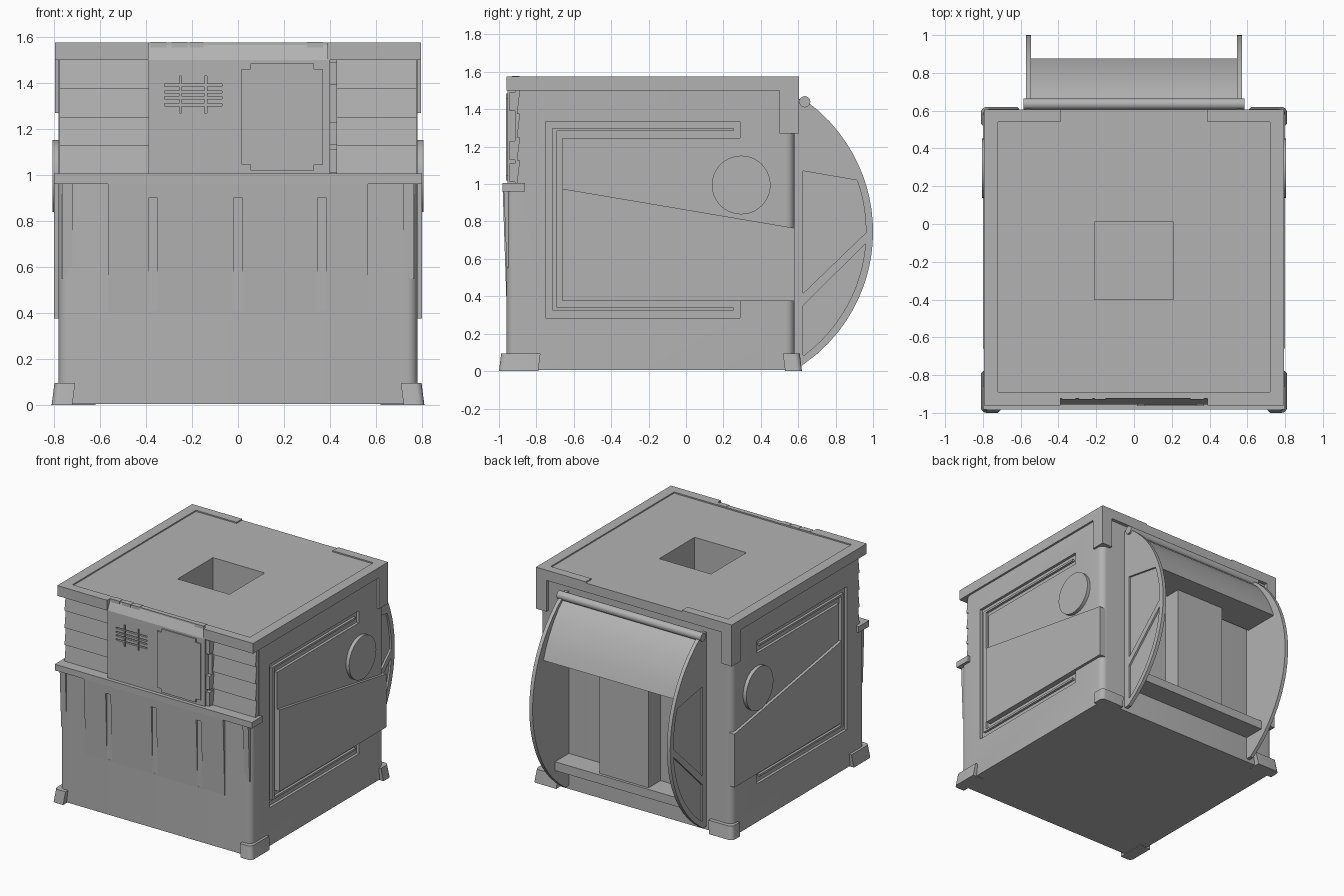
import bpy, bmesh, math
from mathutils import Vector

old = bpy.data.objects.get("Cube")
if old:
    bpy.data.objects.remove(old, do_unlink=True)

GREY = (0.45, 0.45, 0.45, 1)
mat = bpy.data.materials.new("plain grey")
mat.use_nodes = True
mat.diffuse_color = GREY
mat.node_tree.nodes["Principled BSDF"].inputs["Base Color"].default_value = GREY


def finish(name, bm):
    bmesh.ops.recalc_face_normals(bm, faces=bm.faces)
    me = bpy.data.meshes.new(name)
    bm.to_mesh(me)
    bm.free()
    me.materials.append(mat)
    ob = bpy.data.objects.new(name, me)
    bpy.context.collection.objects.link(ob)
    return ob


def prism(name, pts, axis, a, b, round_edges=None, radius=0.045):
    """Extrude a 2D outline along an axis from a to b."""
    place = {"x": lambda p, t: (t, p[0], p[1]),
             "y": lambda p, t: (p[0], t, p[1]),
             "z": lambda p, t: (p[0], p[1], t)}[axis]
    bm = bmesh.new()
    face = bm.faces.new([bm.verts.new(place(p, a)) for p in pts])
    ext = bmesh.ops.extrude_face_region(bm, geom=[face])
    shift = Vector(place((0, 0), b - a))
    for v in ext["geom"]:
        if isinstance(v, bmesh.types.BMVert):
            v.co += shift
    if round_edges:
        edges = [e for e in bm.edges if round_edges(*(v.co for v in e.verts))]
        bmesh.ops.bevel(bm, geom=edges, offset=radius, segments=5, profile=0.5, affect="EDGES")
    return finish(name, bm)


def box(name, x, y, z):
    return prism(name, [(x[0], y[0]), (x[1], y[0]), (x[1], y[1]), (x[0], y[1])], "z", *z)


def cylinder(name, y, z, r, x0, x1, n=40):
    pts = [(y + r * math.cos(i * math.tau / n), z + r * math.sin(i * math.tau / n)) for i in range(n)]
    return smooth(prism(name, pts, "x", x0, x1))


def cut(ob, cutters):
    for c in cutters:
        c.hide_render = True
        c.hide_set(True)
        m = ob.modifiers.new("cut", "BOOLEAN")
        m.operation, m.solver, m.object = "DIFFERENCE", "EXACT", c
    bpy.context.view_layer.update()
    me = bpy.data.meshes.new_from_object(ob.evaluated_get(bpy.context.evaluated_depsgraph_get()))
    ob.modifiers.clear()
    ob.data = me
    for c in cutters:
        bpy.data.objects.remove(c, do_unlink=True)
    return ob


def smooth(ob):
    bpy.ops.object.select_all(action="DESELECT")
    ob.select_set(True)
    bpy.context.view_layer.objects.active = ob
    bpy.ops.object.shade_smooth_by_angle(angle=math.radians(30))
    return ob


def bracket(y0, y1, z0, z1, ty, tz):
    """C-shaped outline, open towards the back."""
    return [(y0, z0), (y1, z0), (y1, z0 + tz), (y0 + ty, z0 + tz),
            (y0 + ty, z1 - tz), (y1, z1 - tz), (y1, z1), (y0, z1)]


# Main body with a set-back upper front and rounded corner posts
body = prism("body", [(-.96, .005), (.58, .005), (.58, 1.52), (-.87, 1.52), (-.87, .98), (-.96, .98)],
             "x", -.78, .78,
             lambda a, b: abs(a.x - b.x) < .01 and abs(a.y - b.y) < .01 and not -.9 < a.y < .5)
cutters = [box("chute_cutter", (-.21, .21), (-.40, .01), (1.0, 1.7))]
for s in (1, -1):
    cutters.append(prism("side_groove_cutter", bracket(-.75, .29, .285, 1.335, .09, .09), "x", s * .76, s * .9))
smooth(cut(body, cutters))

# Lid: slab notched at the front, thin raised rim left open at the back
slab = prism("lid_slab", [(-.795, -.96), (-.39, -.96), (-.39, -.925), (.39, -.925), (.39, -.96), (.795, -.96),
                          (.795, .605), (-.795, .605)], "z", 1.5, 1.566)
cut(slab, [box("lid_hole_cutter", (-.21, .21), (-.40, .01), (1.4, 1.7))])
prism("lid_rim", [(-.795, -.96), (-.39, -.96), (-.39, -.925), (.39, -.925), (.39, -.96), (.795, -.96),
                  (.795, .605), (.39, .605), (.39, .54), (.72, .54), (.72, -.89), (-.72, -.89),
                  (-.72, .54), (-.39, .54), (-.39, .605), (-.795, .605)], "z", 1.56, 1.575)

for s, side in ((1, "left"), (-1, "right")):
    # Side panel, bead and knob
    prism(side + "_groove_bead", bracket(-.715, .255, .325, 1.3, .025, .015), "x", s * .75, s * .778)
    prism(side + "_sloped_panel", [(-.66, .375), (.58, .375), (.58, .765), (-.66, .975)], "x", s * .75, s * .80)
    cylinder(side + "_side_disc", .295, .995, .157, s * .75, s * .806)
    # Lid corner guard
    xs = sorted((s * .71, s * .795))
    box(side + "_corner_guard", xs, (.5, .605), (1.27, 1.51))
    # Tapered feet
    for name, inner, y0, y1, out in (("front", .72, -1.0, -.79, -1), ("back", .62, .53, .62, 1)):
        foot = prism(f"{side}_{name}_foot", [(s * inner, y0), (s * .81, y0), (s * .81, y1), (s * inner, y1)],
                     "z", 0, .095,
                     lambda a, b: abs(a.z - b.z) > .05 and abs(a.x) > .8 and a.y * b.y > .25 and
                     abs(a.y) > .6 and abs(a.y) != .79 and not -.8 < a.y < 0, .03)
        for v in foot.data.vertices:
            if v.co.z > .05:
                v.co.x -= s * .012
                v.co.y -= out * .012
        smooth(foot)
    # Round door cheek with two sunken windows
    def arc(r, z0, z1, n=24):
        zs = [z0 + (z1 - z0) * i / n for i in range(n + 1)]
        return [(.137 + math.sqrt(r * r - (z - .745) ** 2), z) for z in zs]
    cheek = prism(side + "_door_cheek", [(.575, .03)] + arc(.863, .03, 1.455) + [(.575, 1.455)],
                  "x", s * .545, s * .572)
    cut(cheek, [
        prism("upper_window_cutter", [(.625, .415)] + arc(.825, .74, 1.02, 8) + [(.625, 1.07)], "x", s * .558, s * .7),
        prism("lower_window_cutter", [(.625, .085)] + arc(.825, .085, .68, 16) + [(.625, .35)], "x", s * .558, s * .7)])
    smooth(cheek)
    # Front corner wedge
    prism(side + "_front_wedge", [(-.93, .55), (-.958, .55), (-.975, .97), (-.93, .97)], "x", s * .72, s * .765)

# Curved door, hinge rod, centre column and tray at the back
door = [(.60, 1.06), (.875, 1.06), (.845, 1.14), (.805, 1.22), (.755, 1.30), (.70, 1.37), (.63, 1.43), (.60, 1.43)]
smooth(prism("curved_door", door, "x", -.55, .55))
cylinder("hinge_rod", .635, 1.44, .03, -.585, .585, 20)
box("back_column", (-.2, .2), (.55, .72), (.22, 1.08))
box("back_tray", (-.55, .55), (.55, .74), (.20, .265))

# Front apron, tapering downwards with three slots
apron = prism("front_apron", [(-.94, .4), (-.961, .4), (-.98, .965), (-.94, .965)], "x", -.565, .565)
cut(apron, [box("slot_cutter", (x - .02, x + .02), (-1.1, -.9605), (.41, .9)) for x in (-.37, 0, .365)])
box("front_ledge", (-.80, .80), (-.982, -.86), (.96, 1.005))

# Overlapping slats on the upper front
for i in range(4):
    z = 1.0 + i * .125
    prism(f"slat_{i + 1}", [(-.86, z), (-.905, z), (-.89, z + .125), (-.86, z + .125)], "x", -.775, .775)

# Control panel with grille cuts
panel = prism("control_panel", [(-.86, 1.0), (-.955, 1.0), (-.955, 1.5), (-.925, 1.565), (-.86, 1.565)],
              "x", -.39, .40)
grille = [box("grille_cutter", (-.32, -.07), (-1.1, -.94), (z - .005, z + .005)) for z in (1.305, 1.335, 1.36, 1.39)]
grille += [box("grille_cutter", (x - .005, x + .005), (-1.1, -.942), (1.27, 1.43)) for x in (-.25, -.14)]
cut(panel, grille)

# Hatch plate with notched corners, and its hinge strip
x0, x1, z0, z1, d, e = .015, .37, 1.02, 1.485, .04, .025
prism("hatch_plate", [(x0 + d, z0), (x1 - d, z0), (x1 - d, z0 + e), (x1, z0 + e), (x1, z1 - e), (x1 - d, z1 - e),
                      (x1 - d, z1), (x0 + d, z1), (x0 + d, z1 - e), (x0, z1 - e), (x0, z0 + e), (x0 + d, z0 + e)],
      "y", -.963, -.95)
box("hatch_hinge_strip", (.40, .43), (-.915, -.86), (1.0, 1.5))
for z in (1.01, 1.13, 1.39):
    box("hatch_hinge_clip", (.395, .43), (-.945, -.86), (z, z + .1))

# Small latch tabs on the front lid edge
for a, b in ((-.38, -.31), (-.29, -.22), (-.21, -.15), (.30, .37)):
    box("latch_tab", (a, b), (-.93, -.89), (1.55, 1.577))
